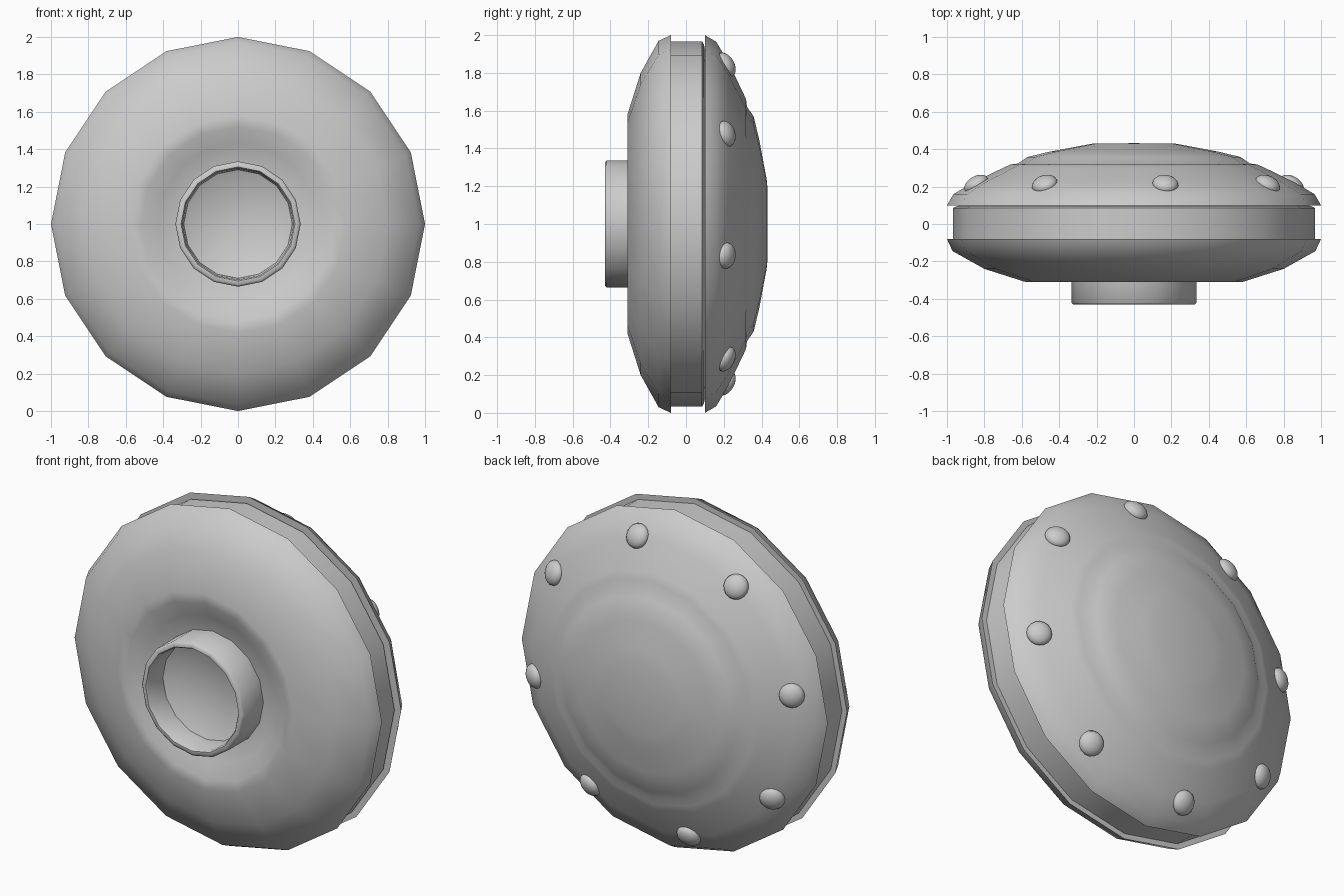
import bpy, bmesh, math
from mathutils import Vector, Matrix

if "Cube" in bpy.data.objects:
    bpy.data.objects.remove(bpy.data.objects["Cube"])

SIDES = 16


def lathe(name, profile, closed=False):
    """Spin (radius, y) points around the y axis through z = 1."""
    bm = bmesh.new()
    rings = []
    for r, y in profile:
        if r == 0:
            rings.append([bm.verts.new((0, y, 1))] * SIDES)
        else:
            rings.append([bm.verts.new((r * math.cos(2 * math.pi * i / SIDES), y,
                                        1 + r * math.sin(2 * math.pi * i / SIDES)))
                          for i in range(SIDES)])
    pairs = list(zip(rings, rings[1:]))
    if closed:
        pairs.append((rings[-1], rings[0]))
    for a, b in pairs:
        for i in range(SIDES):
            j = (i + 1) % SIDES
            bm.faces.new(dict.fromkeys((a[i], a[j], b[j], b[i])))
    bmesh.ops.recalc_face_normals(bm, faces=bm.faces)
    return finish(name, bm)


def finish(name, bm, angle=50):
    mesh = bpy.data.meshes.new(name)
    bm.to_mesh(mesh)
    bm.free()
    ob = bpy.data.objects.new(name, mesh)
    bpy.context.collection.objects.link(ob)
    bpy.ops.object.select_all(action='DESELECT')
    ob.select_set(True)
    bpy.context.view_layer.objects.active = ob
    bpy.ops.object.shade_smooth_by_angle(angle=math.radians(angle))
    return ob


# Front shell: rounded rim, recess, short tube and dished bore
lathe("front_shell", [
    (0, -0.08), (0.96, -0.08), (1.0, -0.08), (0.97, -0.145), (0.80, -0.24),
    (0.58, -0.31), (0.52, -0.305), (0.43, -0.26), (0.335, -0.24),
    (0.335, -0.42), (0.325, -0.43), (0.305, -0.43), (0.298, -0.42),
    (0.29, -0.29), (0.20, -0.25), (0, -0.23)])

# Middle belt
lathe("middle_belt", [(0.90, -0.08), (0.967, -0.08), (0.967, 0.085),
                      (0.95, 0.095), (0.90, 0.105)], closed=True)

# Domed back shell with a shallow step
lathe("back_shell", [
    (0, 0.10), (0.96, 0.10), (1.0, 0.10), (0.965, 0.16), (0.86, 0.222),
    (0.70, 0.30), (0.66, 0.318), (0.62, 0.323), (0.57, 0.358),
    (0.45, 0.387), (0.29, 0.417), (0.22, 0.43), (0, 0.432)])

# Eight flattened rivets, one in the middle of every second facet
for k in range(8):
    a = math.radians(33.75 + 45 * k)
    radial = Vector((math.cos(a), 0, math.sin(a)))
    normal = (radial * 0.5 + Vector((0, 0.86, 0))).normalized()
    centre = radial * 0.86 + Vector((0, 0.213, 1))
    bm = bmesh.new()
    bmesh.ops.create_uvsphere(bm, u_segments=16, v_segments=10, radius=0.07)
    rot = normal.to_track_quat('Z', 'Y').to_matrix().to_4x4()
    bm.transform(Matrix.Translation(centre) @ rot @ Matrix.Diagonal((1, 1, 0.6, 1)))
    finish(f"rivet_{k + 1}", bm, 60)
